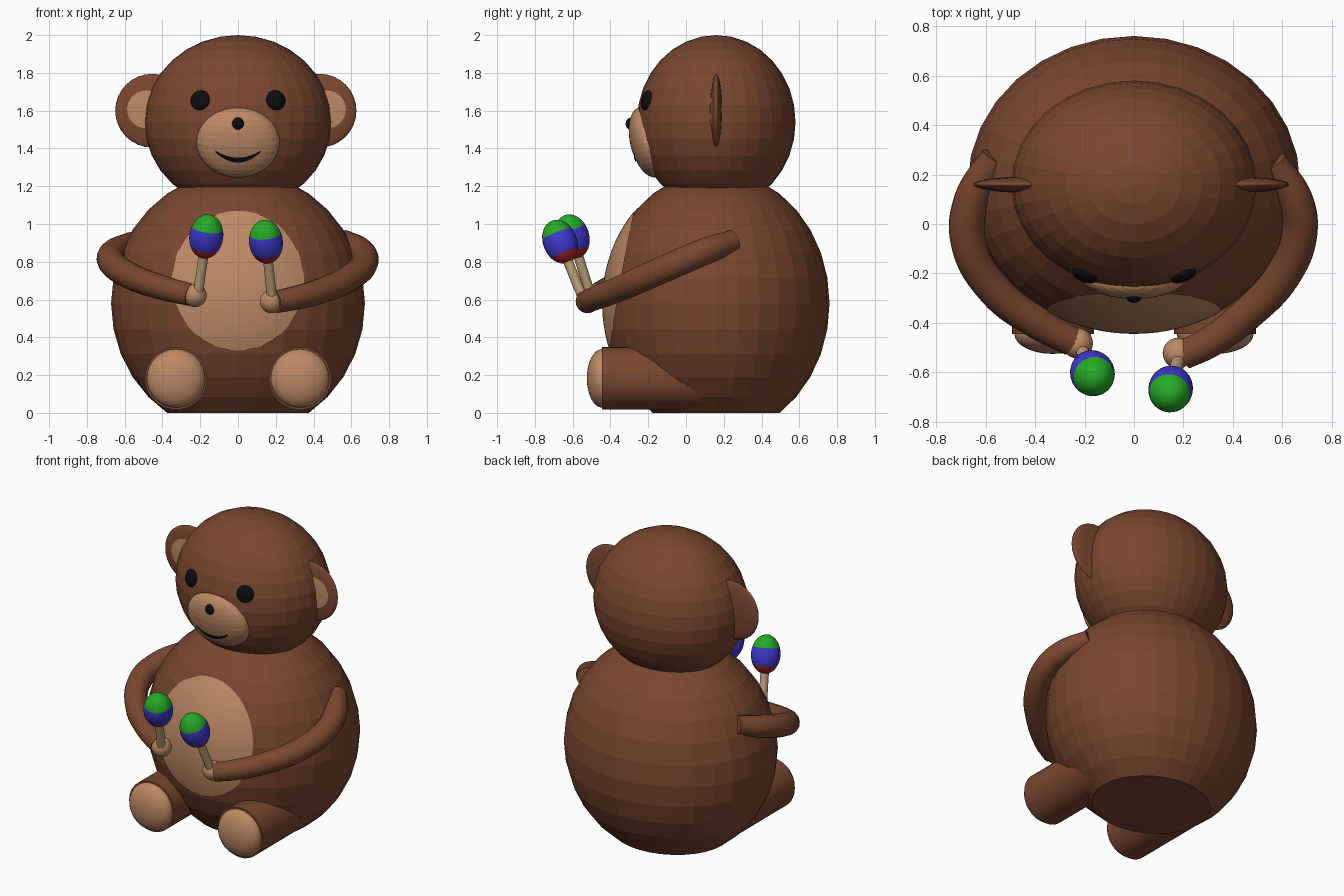
import bpy, bmesh, math
from mathutils import Matrix, Vector

if "Cube" in bpy.data.objects:
    bpy.data.objects.remove(bpy.data.objects["Cube"])


def mat(name, r, g, b):
    m = bpy.data.materials.new(name)
    m.diffuse_color = (r, g, b, 1)
    m.use_nodes = True
    m.node_tree.nodes["Principled BSDF"].inputs["Base Color"].default_value = m.diffuse_color
    return m


BROWN = mat("brown fur", 0.195, 0.062, 0.030)
TAN = mat("tan skin", 0.51, 0.25, 0.13)
BLACK = mat("black", 0.004, 0.004, 0.004)
WOOD = mat("pale wood", 0.52, 0.35, 0.19)
GREEN = mat("green", 0.02, 0.40, 0.02)
BLUE = mat("blue", 0.05, 0.04, 0.62)
RED = mat("red", 0.45, 0.02, 0.02)


def finish(name, bm, mats, smooth=True):
    bmesh.ops.recalc_face_normals(bm, faces=bm.faces)
    me = bpy.data.meshes.new(name)
    for f in bm.faces:
        f.smooth = smooth
    bm.to_mesh(me)
    bm.free()
    for m in mats:
        me.materials.append(m)
    ob = bpy.data.objects.new(name, me)
    bpy.context.collection.objects.link(ob)
    return ob


def placed(centre, radii, rot=Matrix.Identity(4)):
    """Matrix turning a unit sphere into the wanted ellipsoid."""
    return Matrix.Translation(centre) @ rot @ Matrix.Diagonal((*radii, 1))


def ball(name, M, mats, smooth=True, rule=None, cut=False, segs=32, rings=16):
    bm = bmesh.new()
    bmesh.ops.create_uvsphere(bm, u_segments=segs, v_segments=rings, radius=1)
    if rule:
        for f in bm.faces:
            f.material_index = rule(f.calc_center_median().z)
    bm.transform(M)
    if cut:  # flat base on the ground
        bmesh.ops.bisect_plane(bm, geom=bm.verts[:] + bm.edges[:] + bm.faces[:],
                               plane_co=(0, 0, 0), plane_no=(0, 0, 1), clear_inner=True)
        bmesh.ops.holes_fill(bm, edges=[e for e in bm.edges if e.is_boundary], sides=0)
    return finish(name, bm, mats, smooth)


def front_y(M, x, z):
    """y of the front surface of ellipsoid M at (x, z)."""
    inv = M.inverted()
    o, d = inv @ Vector((x, -5, z)), inv.to_3x3() @ Vector((0, 1, 0))
    a, b, c = d.dot(d), o.dot(d), o.dot(o) - 1
    return -5 + (-b - math.sqrt(max(b * b - a * c, 0))) / a


def skin_grid(name, M, point, nu, nv, material, offset=0.004):
    """Thin plate lying on ellipsoid M; point(u, v) gives x, z."""
    bm = bmesh.new()
    rows = []
    for j in range(nv + 1):
        row = []
        for i in range(nu + 1):
            x, z = point(i / nu, j / nv)
            row.append(bm.verts.new((x, front_y(M, x, z) - offset, z)))
        rows.append(row)
    for j in range(nv):
        for i in range(nu):
            bm.faces.new((rows[j][i], rows[j][i + 1], rows[j + 1][i + 1], rows[j + 1][i]))
    bmesh.ops.remove_doubles(bm, verts=bm.verts, dist=1e-5)
    ob = finish(name, bm, [material])
    if ob.data.polygons[0].normal.y > 0:
        ob.data.flip_normals()
    return ob


def oval(cx, cz, rx, rz):
    return lambda u, v: (cx + rx * v * math.cos(2 * math.pi * u),
                         cz + rz * v * math.sin(2 * math.pi * u))


def rod(name, a, b, r, material, segs=32):
    a, b = Vector(a), Vector(b)
    bm = bmesh.new()
    bmesh.ops.create_cone(bm, cap_ends=True, segments=segs, radius1=r, radius2=r,
                          depth=(b - a).length)
    bm.transform(Matrix.Translation((a + b) / 2)
                 @ (b - a).to_track_quat('Z', 'Y').to_matrix().to_4x4())
    ob = finish(name, bm, [material])
    for p in ob.data.polygons:
        p.use_smooth = len(p.vertices) == 4
    for e in ob.data.edges:  # crisp rims
        v1, v2 = (ob.data.vertices[i].co for i in e.vertices)
        e.use_edge_sharp = abs((v2 - v1).normalized().dot((b - a).normalized())) < 0.5
    return ob


def tube(name, pts, material):
    cu = bpy.data.curves.new(name, 'CURVE')
    cu.dimensions = '3D'
    cu.bevel_depth, cu.bevel_resolution = 1.0, 6
    cu.resolution_u, cu.use_fill_caps = 8, True
    sp = cu.splines.new('BEZIER')
    sp.bezier_points.add(len(pts) - 1)
    for bp, (x, y, z, r) in zip(sp.bezier_points, pts):
        bp.co, bp.radius = (x, y, z), r
        bp.handle_left_type = bp.handle_right_type = 'AUTO'
    tmp = bpy.data.objects.new(name + " path", cu)
    bpy.context.collection.objects.link(tmp)
    bpy.context.view_layer.update()
    me = bpy.data.meshes.new_from_object(tmp.evaluated_get(bpy.context.evaluated_depsgraph_get()))
    bpy.data.objects.remove(tmp)
    me.materials.clear()
    me.materials.append(material)
    for p in me.polygons:
        p.use_smooth, p.material_index = True, 0
    bpy.context.collection.objects.link(bpy.data.objects.new(name, me))


# Body and belly
body = placed((0, 0.16, 0.58), (0.672, 0.60, 0.70))
ball("body", body, [BROWN], smooth=False, cut=True)
skin_grid("belly_patch", body, oval(0, 0.70, 0.35, 0.37), 48, 10, TAN)

# Head, muzzle, nose, mouth
head = placed((0, 0.16, 1.54), (0.495, 0.42, 0.46))
ball("head", head, [BROWN], smooth=False)
muzzle = placed((0, -0.203, 1.432), (0.22, 0.092, 0.19), Matrix.Rotation(math.radians(14), 4, 'X'))
ball("muzzle", muzzle, [TAN], smooth=False)
ball("nose", placed((0, -0.285, 1.53), (0.035, 0.035, 0.035)), [BLACK], segs=16, rings=10)


def smile(u, v):
    s = 2 * u - 1
    return 0.118 * s, 1.338 + 0.045 * s * s + (v - 0.5) * (0.010 + 0.016 * (1 - s * s))


skin_grid("mouth", muzzle, smile, 24, 2, BLACK)

# Eyes and ears
for side, sx, ear_x, inner_x in (("left", -1, -0.455, -0.487), ("right", 1, 0.432, 0.471)):
    ex, ez = sx * 0.2, 1.655
    ey = front_y(head, ex, ez)
    n = Vector((ex / 0.495**2, (ey - 0.16) / 0.42**2, (ez - 1.54) / 0.46**2))
    turn = n.to_track_quat('Z', 'Y').to_matrix().to_4x4()
    ball(side + "_eye", placed((ex, ey, ez), (0.054, 0.054, 0.022), turn), [BLACK],
         segs=24, rings=12)
    ear = placed((ear_x, 0.16, 1.60), (0.195, 0.03, 0.195))
    ball(side + "_ear", ear, [BROWN])
    skin_grid(side + "_inner_ear", ear, oval(inner_x, 1.607, 0.1, 0.1), 32, 6, TAN, 0.003)

# Legs with rounded soles
for side, x in (("left", -0.328), ("right", 0.328)):
    rod(side + "_leg", (x, -0.445, 0.183), (x, 0.16, 0.183), 0.166, BROWN)
    ball(side + "_sole", placed((x, -0.445, 0.183), (0.155, 0.08, 0.155)), [TAN])

# Arms: x, y, z, radius
tube("left_arm", [(-0.56, 0.27, 0.90, 0.06), (-0.655, 0.10, 0.85, 0.072),
                  (-0.67, -0.07, 0.80, 0.073), (-0.56, -0.27, 0.72, 0.070),
                  (-0.39, -0.40, 0.66, 0.066), (-0.25, -0.475, 0.625, 0.060)], BROWN)
tube("right_arm", [(0.56, 0.25, 0.91, 0.06), (0.65, 0.10, 0.855, 0.072),
                   (0.67, -0.03, 0.80, 0.073), (0.60, -0.21, 0.72, 0.072),
                   (0.45, -0.37, 0.65, 0.068), (0.31, -0.475, 0.61, 0.064),
                   (0.20, -0.53, 0.587, 0.060)], BROWN)


# Hands and striped maracas
def stripe(h):
    return 0 if h > 0.36 else (1 if h > -0.55 else 2)


for side, hand, grip, top in (
        ("left", (-0.228, -0.482, 0.622), (-0.215, -0.50, 0.61), (-0.168, -0.603, 0.934)),
        ("right", (0.178, -0.522, 0.59), (0.183, -0.535, 0.58), (0.148, -0.667, 0.906))):
    ball(side + "_hand", placed(hand, (0.062, 0.062, 0.062)), [TAN])
    rod(side + "_maraca_handle", grip, top, 0.026, WOOD, 24)
    turn = (Vector(top) - Vector(grip)).to_track_quat('Z', 'Y').to_matrix().to_4x4()
    ball(side + "_maraca_head", placed(top, (0.09, 0.09, 0.12), turn),
         [GREEN, BLUE, RED], rule=stripe)
